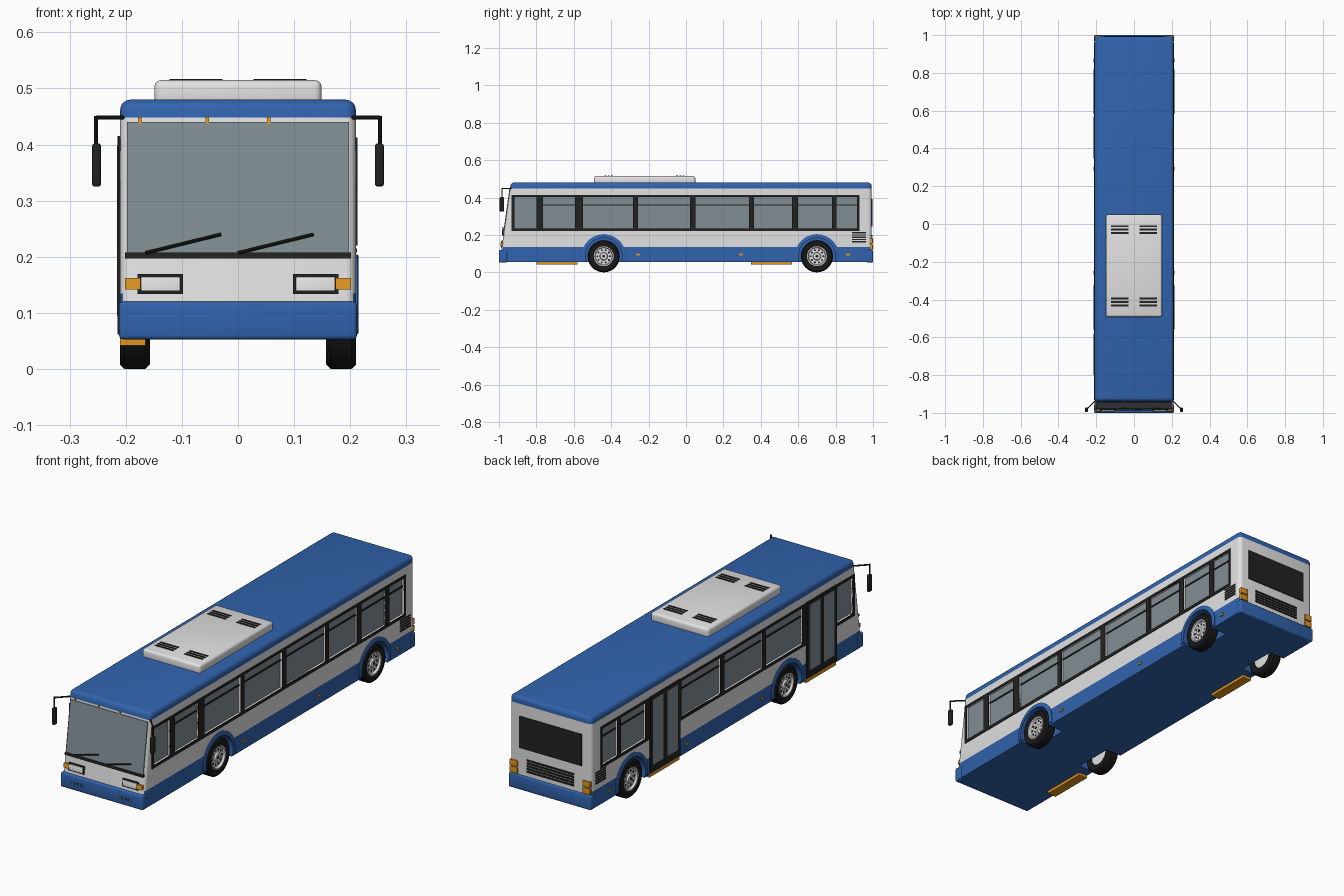
import bpy, bmesh, math
from mathutils import Vector

if "Cube" in bpy.data.objects:
    bpy.data.objects.remove(bpy.data.objects["Cube"])


def material(name, r, g, b):
    m = bpy.data.materials.new(name)
    m.diffuse_color = (r, g, b, 1)
    m.use_nodes = True
    m.node_tree.nodes["Principled BSDF"].inputs["Base Color"].default_value = m.diffuse_color
    return m


WHITE = material("white paint", 0.76, 0.76, 0.76)
BLUE = material("blue paint", 0.03, 0.125, 0.42)
GLASS = material("grey glass", 0.22, 0.27, 0.295)
TRIM = material("black trim", 0.016, 0.016, 0.016)
RUBBER = material("tyre rubber", 0.009, 0.009, 0.009)
AMBER = material("amber lens", 0.75, 0.3, 0.015)


def front_y(z):
    """y of the raked front face at height z"""
    return -0.987 + 0.14 * (z - 0.12)


def add(name, bm, *mats):
    bmesh.ops.recalc_face_normals(bm, faces=bm.faces)
    me = bpy.data.meshes.new(name)
    bm.to_mesh(me)
    bm.free()
    for m in mats:
        me.materials.append(m)
    ob = bpy.data.objects.new(name, me)
    bpy.context.collection.objects.link(ob)
    return ob


def smooth(ob):
    bpy.ops.object.select_all(action='DESELECT')
    ob.select_set(True)
    bpy.context.view_layer.objects.active = ob
    bpy.ops.object.shade_smooth_by_angle(angle=math.radians(35))


def bm_box(bm, x, y, z, bevel=0, raked=False):
    """Box from ranges; raked boxes take y as an offset from the front face"""
    verts = bmesh.ops.create_cube(bm, size=1)["verts"]
    for v in verts:
        c = [r[1] if k > 0 else r[0] for r, k in zip((x, y, z), v.co)]
        if raked:
            c[1] += front_y(c[2])
        v.co = c
    if bevel:
        edges = list({e for v in verts for e in v.link_edges})
        bmesh.ops.bevel(bm, geom=edges, offset=bevel, segments=3, profile=0.5, affect='EDGES')


def boxes(name, items, mat, bevel=0, raked=False, mirror=False):
    bm = bmesh.new()
    for x, y, z in items:
        bm_box(bm, x, y, z, bevel, raked)
        if mirror:
            bm_box(bm, (-x[1], -x[0]), y, z, bevel, raked)
    ob = add(name, bm, mat)
    smooth(ob)
    return ob


def rod(bm, a, b, r):
    a, b = Vector(a), Vector(b)
    d = b - a
    mat = d.to_track_quat('Z', 'Y').to_matrix().to_4x4()
    mat.translation = (a + b) / 2
    bmesh.ops.create_cone(bm, cap_ends=True, segments=10, radius1=r, radius2=r,
                          depth=d.length, matrix=mat)


def lathe(bm, prof, cy, side, a0=0.0, a1=2 * math.pi, n=40):
    """Turn a (radius, x) profile about a wheel axle"""
    rings = []
    for i in range(n + 1):
        a = a0 + (a1 - a0) * i / n
        rings.append([bm.verts.new((side * x, cy + r * math.cos(a), AXLE_Z + r * math.sin(a)))
                      for r, x in prof])
    m = len(prof)
    for p, q in zip(rings, rings[1:]):
        for j in range(m):
            k = (j + 1) % m
            bm.faces.new((p[j], p[k], q[k], q[j]))
    if a1 - a0 < 6:
        bm.faces.new(rings[0])
        bm.faces.new(rings[-1])
    bmesh.ops.remove_doubles(bm, verts=bm.verts, dist=1e-5)
    bmesh.ops.dissolve_degenerate(bm, edges=bm.edges, dist=1e-6)


AXLE_Z = 0.086
AXLES = (-0.44, 0.70)
SIDES = (1, -1)
WINDOWS = [(-0.918, -0.80), (-0.765, -0.593), (-0.55, -0.283), (-0.257, 0.021),
           (0.05, 0.337), (0.364, 0.567), (0.60, 0.78), (0.805, 0.915)]
DOORS = [(-0.80, -0.58), (0.347, 0.568)]
WIN_Z = (0.234, 0.402)
# the left side has doors in place of the second and sixth windows
openings = [(s, i, w) for s in SIDES for i, w in enumerate(WINDOWS) if s > 0 or i not in (1, 5)]


def span(s, a, b):
    return (a, b) if s > 0 else (-b, -a)


# Body shell: rounded box with raked front, painted by height
bm = bmesh.new()
bm_box(bm, (-0.21, 0.21), (0, 1), (0.055, 0.48), raked=True)
for v in bm.verts:
    if v.co.y > 0:
        v.co.y = 0.992
bmesh.ops.bevel(bm, geom=[e for e in bm.edges if max(v.co.z for v in e.verts) > 0.1],
                offset=0.018, segments=4, profile=0.5, affect='EDGES')
for h in (0.135, 0.448):
    bmesh.ops.bisect_plane(bm, geom=bm.verts[:] + bm.edges[:] + bm.faces[:],
                           plane_co=(0, 0, h), plane_no=(0, 0, 1))
bm.normal_update()
for f in bm.faces:
    z = f.calc_center_median().z
    f.material_index = int(z > 0.448 or (z < 0.135 and abs(f.normal.y) < 0.8))
body = add("body_shell", bm, WHITE, BLUE)

# Black window bands along both sides
bm = bmesh.new()
for s in SIDES:
    bm_box(bm, span(s, 0.206, 0.213), (-0.932, 0.927), (0.22, 0.413))
band = add("window_band", bm, TRIM)

# Cutter for window recesses and wheel wells
bm = bmesh.new()
for s, i, w in openings:
    bm_box(bm, span(s, 0.2, 0.25), w, WIN_Z)
count = len(bm.faces)
for s in SIDES:
    for cy in AXLES:
        lathe(bm, [(0, 0.13), (0.1, 0.13), (0.1, 0.25), (0, 0.25)], cy, s)
bm.faces.ensure_lookup_table()
for f in bm.faces:
    f.material_index = int(f.calc_center_median().z < 0.21)
cutter = add("opening_cutter", bm, WHITE, BLUE)
cutter.hide_render = True
for ob in (body, band):
    mod = ob.modifiers.new("openings", 'BOOLEAN')
    mod.operation = 'DIFFERENCE'
    mod.solver = 'EXACT'
    mod.object = cutter
    bpy.context.view_layer.update()
    deps = bpy.context.evaluated_depsgraph_get()
    cut = bpy.data.meshes.new_from_object(ob.evaluated_get(deps))
    ob.modifiers.clear()
    ob.data = cut
    smooth(ob)
bpy.data.objects.remove(cutter)

# Side glass and its sliding-pane rails
boxes("side_windows", [(span(s, 0.195, 0.2015), w, WIN_Z) for s, i, w in openings], GLASS)
boxes("window_rails", [(span(s, 0.2, 0.205), w, (0.357, 0.364)) for s, i, w in openings if i], TRIM)

# Doors on the left side: frame, two tall panes each, step underneath
boxes("door_frames", [((-0.2145, -0.2), d, (0.062, 0.415)) for d in DOORS], TRIM)
panes = []
for a, b in DOORS:
    m = (a + b) / 2
    panes += [(a + 0.02, m - 0.014), (m + 0.014, b - 0.02)]
boxes("door_glass", [((-0.2155, -0.21), p, (0.095, 0.398)) for p in panes], GLASS)
boxes("door_steps", [((-0.21, -0.165), d, (0.042, 0.06)) for d in DOORS], AMBER)

# Bumpers
boxes("front_bumper", [((-0.212, 0.212), (-1.0, -0.955), (0.053, 0.12))], BLUE, 0.007)
boxes("rear_bumper", [((-0.212, 0.212), (0.965, 1.0), (0.053, 0.12))], BLUE, 0.007)
boxes("fog_slots", [((0.089, 0.16), (-1.0, -0.99), (0.077, 0.094))], TRIM, mirror=True)

# Front face: windscreen, sill, lamps, markers
boxes("windscreen", [((-0.198, 0.198), (-0.003, 0.01), (0.205, 0.44))], GLASS, raked=True)
boxes("windscreen_sill", [((-0.201, 0.201), (-0.007, 0.01), (0.197, 0.208))], TRIM, raked=True)
boxes("headlight_frames", [((0.098, 0.179), (-0.005, 0.01), (0.134, 0.169))], TRIM, raked=True, mirror=True)
boxes("headlights", [((0.103, 0.173), (-0.009, 0.01), (0.139, 0.164))], WHITE, 0.002, True, True)
boxes("front_indicators", [((0.174, 0.201), (-0.008, 0.01), (0.142, 0.162))], AMBER, raked=True, mirror=True)
boxes("roof_markers", [((x - 0.003, x + 0.003), (-0.005, 0.01), (0.438, 0.449))
                       for x in (-0.175, -0.055, 0.055)], AMBER, raked=True)

# Wipers
bm = bmesh.new()
for x in (-0.165, 0.0):
    rod(bm, (x, front_y(0.207) - 0.007, 0.207), (x + 0.135, front_y(0.24) - 0.007, 0.24), 0.003)
smooth(add("wipers", bm, TRIM))

# Mirrors on bent arms
bm = bmesh.new()
for s in SIDES:
    rod(bm, (s * 0.2, -0.93, 0.448), (s * 0.253, -0.984, 0.448), 0.0035)
    rod(bm, (s * 0.253, -0.984, 0.451), (s * 0.253, -0.984, 0.39), 0.0035)
    bm_box(bm, span(s, 0.244, 0.26), (-0.996, -0.972), (0.325, 0.402), 0.005)
smooth(add("mirrors", bm, TRIM))

# Rear face: window, engine grille, lamps
boxes("rear_window", [((-0.16, 0.16), (0.98, 0.996), (0.245, 0.392))], TRIM)
boxes("rear_grille", [((-0.12, 0.12), (0.98, 0.996), (z, z + 0.008))
                      for z in (0.14, 0.153, 0.166, 0.179, 0.192)], TRIM)
boxes("rear_lamps", [((0.168, 0.206), (0.98, 0.999), z)
                     for z in ((0.122, 0.15), (0.154, 0.182))], AMBER, 0.002, mirror=True)

# Side grilles and marker lamps
boxes("side_grilles", [((0.2, 0.2125), (0.888, 0.962), (z, z + 0.007))
                       for z in (0.16, 0.172, 0.184, 0.196, 0.208)], TRIM, mirror=True)
boxes("side_markers", [((0.2, 0.214), (y - 0.01, y + 0.01), (0.089, 0.1))
                       for y in (-0.257, 0.294, 0.866)], AMBER, mirror=True)

# Roof unit with vents
boxes("roof_unit", [((-0.149, 0.149), (-0.492, 0.05), (0.465, 0.515))], WHITE, 0.012)
boxes("roof_vents", [((0.028, 0.122), (y - 0.005, y + 0.005), (0.51, 0.517))
                     for y in (-0.012, -0.03, -0.048, -0.395, -0.413, -0.431)], TRIM, mirror=True)

# Wheels and arches
TYRE = [(0.05, 0.16), (0.078, 0.157), (0.086, 0.165), (0.086, 0.202), (0.079, 0.21), (0.052, 0.208)]
RIM = [(0, 0.163), (0.053, 0.163), (0.053, 0.209), (0.048, 0.209), (0.044, 0.2),
       (0.022, 0.2), (0.018, 0.207), (0, 0.207)]
ARCH = [(0.098, 0.19), (0.118, 0.19), (0.118, 0.213), (0.115, 0.215), (0.098, 0.215)]
for s in SIDES:
    for cy, place in zip(AXLES, ("front", "rear")):
        tag = place + ("_right" if s > 0 else "_left")
        for part, prof, mat, arc in (("tyre", TYRE, RUBBER, (0, 2 * math.pi)),
                                     ("rim", RIM, WHITE, (0, 2 * math.pi)),
                                     ("arch", ARCH, BLUE, (-0.2, math.pi + 0.2))):
            bm = bmesh.new()
            lathe(bm, prof, cy, s, *arc)
            smooth(add(tag + "_" + part, bm, mat))
        bm = bmesh.new()
        for k in range(10):
            a = k * math.pi / 5
            y, z = cy + 0.034 * math.cos(a), AXLE_Z + 0.034 * math.sin(a)
            rod(bm, (s * 0.195, y, z), (s * 0.2012, y, z), 0.0055)
        rod(bm, (s * 0.2, cy, AXLE_Z), (s * 0.208, cy, AXLE_Z), 0.008)
        smooth(add(tag + "_rim_holes", bm, TRIM))
